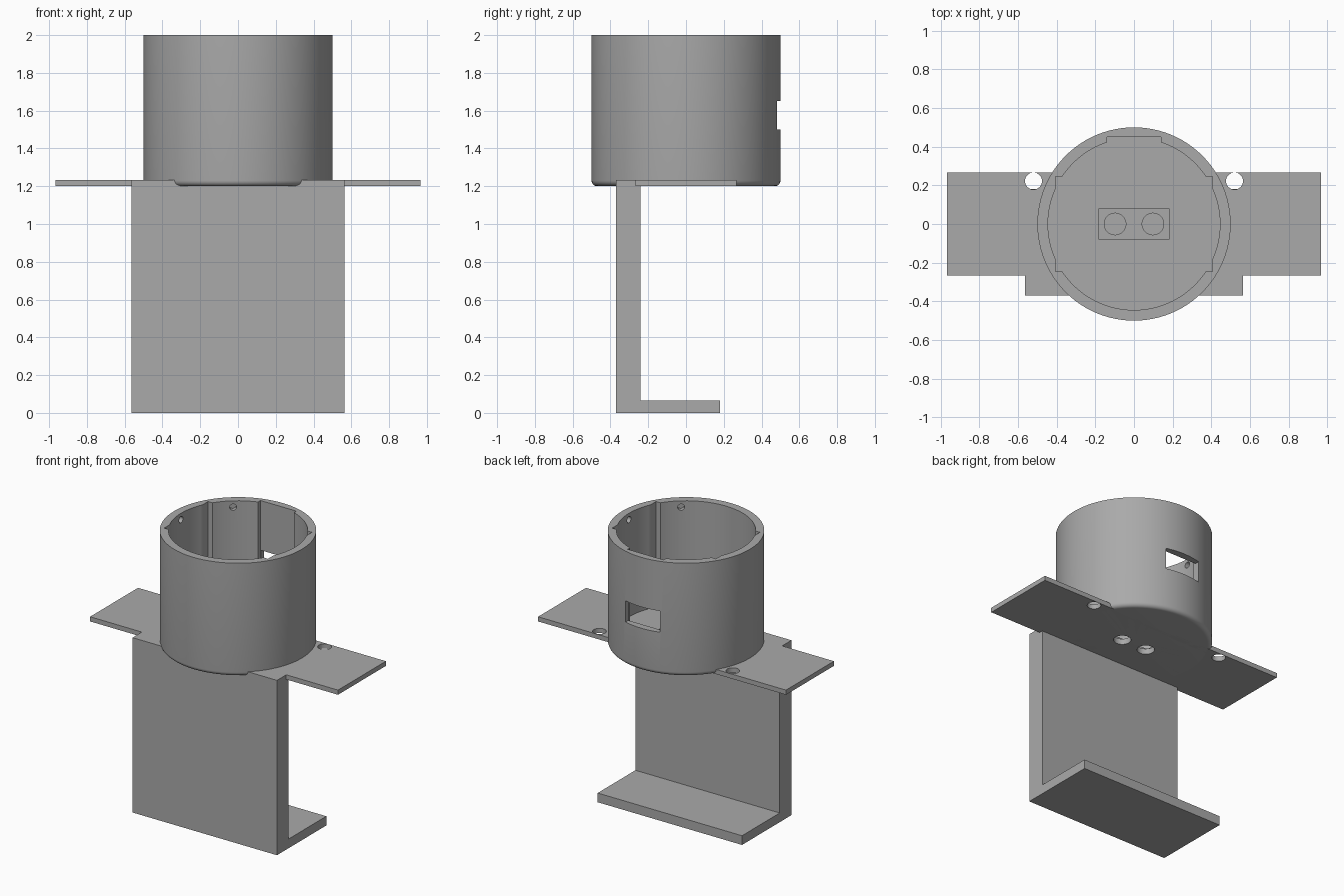
import bpy, bmesh
from math import radians, cos, sin, pi
from mathutils import Matrix, Vector

cube = bpy.data.objects.get("Cube")
if cube:
    bpy.data.objects.remove(cube)

grey = bpy.data.materials.new("plain grey")
grey.use_nodes = True
colour = (0.4, 0.4, 0.4, 1)
grey.diffuse_color = colour
grey.node_tree.nodes["Principled BSDF"].inputs["Base Color"].default_value = colour


def finish(name, bm):
    bmesh.ops.recalc_face_normals(bm, faces=bm.faces)
    mesh = bpy.data.meshes.new(name)
    bm.to_mesh(mesh)
    bm.free()
    mesh.materials.append(grey)
    obj = bpy.data.objects.new(name, mesh)
    bpy.context.collection.objects.link(obj)
    return obj


def prism(name, outline, axis, depth):
    """Extrude an outline of 3D points along a vector."""
    bm = bmesh.new()
    face = bm.faces.new([bm.verts.new(p) for p in outline])
    grown = bmesh.ops.extrude_face_region(bm, geom=[face])["geom"]
    verts = [v for v in grown if isinstance(v, bmesh.types.BMVert)]
    bmesh.ops.translate(bm, verts=verts, vec=Vector(axis) * depth)
    return finish(name, bm)


def box(name, x, y, z):
    outline = [(x[0], y[0], z[0]), (x[1], y[0], z[0]), (x[1], y[1], z[0]), (x[0], y[1], z[0])]
    return prism(name, outline, (0, 0, 1), z[1] - z[0])


def rod(name, centre, radius, depth, turn=Matrix()):
    bm = bmesh.new()
    bmesh.ops.create_cone(bm, cap_ends=True, segments=32, radius1=radius, radius2=radius,
                          depth=depth, matrix=Matrix.Translation(centre) @ turn)
    return finish(name, bm)


def lathe(name, profile, steps=96):
    """Revolve an (r, z) profile about the vertical axis."""
    bm = bmesh.new()
    verts = [bm.verts.new((r, 0, z)) for r, z in profile]
    edges = [bm.edges.new(pair) for pair in zip(verts, verts[1:])]
    bmesh.ops.spin(bm, geom=verts + edges, axis=(0, 0, 1), cent=(0, 0, 0),
                   angle=2 * pi, steps=steps)
    bmesh.ops.remove_doubles(bm, verts=bm.verts, dist=1e-5)
    return finish(name, bm)


def cut(obj, cutters):
    for cutter in cutters:
        cutter.hide_render = True
        mod = obj.modifiers.new("cut", "BOOLEAN")
        mod.operation = "DIFFERENCE"
        mod.solver = "EXACT"
        mod.object = cutter
    bpy.context.view_layer.objects.active = obj
    for mod in list(obj.modifiers):
        bpy.ops.object.modifier_apply(modifier=mod.name)


base, floor, top, plate_top = 1.2, 1.27, 2.0, 1.233
outer, inner, fillet = 0.5, 0.445, 0.03

# Open cup with a rounded lower edge
curve = [(outer - fillet + fillet * sin(a), base + fillet - fillet * cos(a))
         for a in (radians(15 * i) for i in range(7))]
cup = lathe("cup", [(0, base)] + curve + [(outer, top), (inner, top), (inner, floor), (0, floor)])

# Wing plate with a wider-front tab
half = [(0.967, -0.267), (0.967, 0.267)]
tab = [(0.563, -0.37), (0.563, -0.267)]
right = tab + half
outline = [(x, y, base) for x, y in right] + [(-x, y, base) for x, y in reversed(right)]
wing_plate = prism("wing_plate", outline, (0, 0, 1), plate_top - base)

# Upright and foot as one L-shaped bracket
profile = [(-0.37, 0), (0.18, 0), (0.18, 0.065), (-0.24, 0.065), (-0.24, base), (-0.37, base)]
bracket = prism("bracket", [(-0.563, y, z) for y, z in profile], (1, 0, 0), 1.126)

# Cutters: twin floor holes, wing holes, cup recesses, rear window, blind screw holes
floor_holes = [rod("floor_hole", (s * 0.098, 0, 1.25), 0.056, 0.4) for s in (-1, 1)]
wing_holes = [rod("wing_hole", (s * 0.52, 0.222, 1.217), 0.044, 0.1) for s in (-1, 1)]
recesses = [
    box("corner_grooves", (-0.405, 0.405), (-0.245, 0.245), (floor + 0.001, 2.1)),
    box("rear_flat", (-0.14, 0.14), (0.3, 0.45), (floor + 0.001, 2.1)),
    box("rear_window", (-0.135, 0.135), (0.35, 0.6), (1.5, 1.65)),
    box("floor_pocket", (-0.18, 0.18), (-0.08, 0.08), (1.24, 1.4)),
]
screw_holes = []
for degrees in (0, 129, 180, 309):
    a = radians(degrees)
    turn = Matrix.Rotation(a, 4, "Z") @ Matrix.Rotation(pi / 2, 4, "Y")
    screw_holes.append(rod("screw_hole", (0.44 * cos(a), 0.44 * sin(a), 1.955), 0.022, 0.07, turn))

cut(cup, recesses + screw_holes + floor_holes)
cut(wing_plate, wing_holes + floor_holes)
for cutter in floor_holes + wing_holes + recesses + screw_holes:
    bpy.data.objects.remove(cutter)

# Smooth the round parts, keeping crisp edges
for obj in (cup, wing_plate):
    bpy.ops.object.select_all(action="DESELECT")
    obj.select_set(True)
    bpy.context.view_layer.objects.active = obj
    bpy.ops.object.shade_smooth_by_angle(angle=radians(30))
